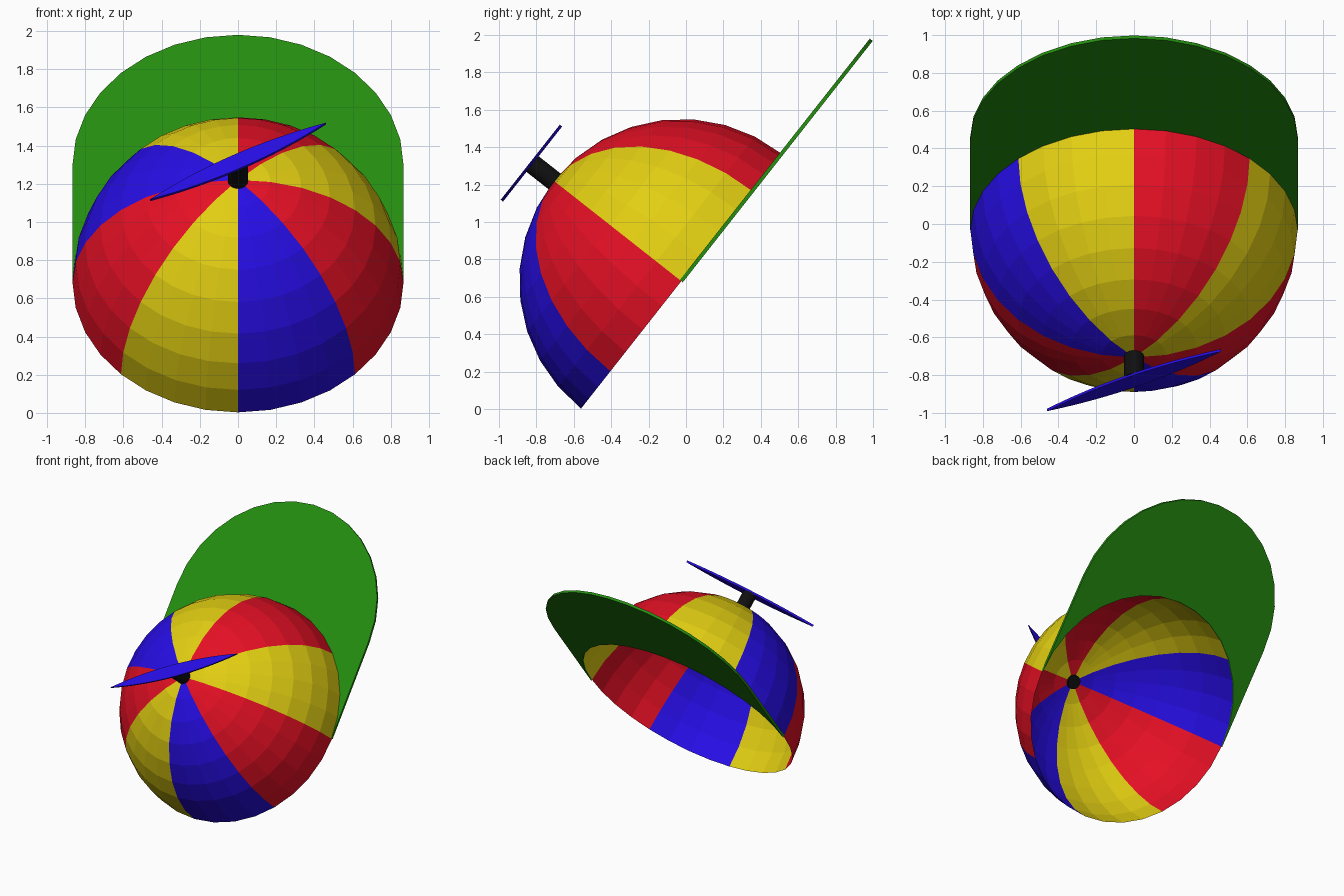
import bpy, bmesh, math
from mathutils import Matrix, Vector

if "Cube" in bpy.data.objects:
    bpy.data.objects.remove(bpy.data.objects["Cube"])

R = 0.867            # crown radius
SHIFT = 0.775        # how far the visor reaches beyond the rim
# the whole cap is tipped back: local y runs along the visor, local z out of the crown
TILT = Matrix.Translation((0, -0.025, 0.684)) @ Matrix.Rotation(math.radians(51.8), 4, 'X')


def material(name, rgb):
    m = bpy.data.materials.new(name)
    m.diffuse_color = (*rgb, 1)
    m.use_nodes = True
    m.node_tree.nodes["Principled BSDF"].inputs["Base Color"].default_value = m.diffuse_color
    return m


RED = material("red", (0.78, 0.005, 0.018))
YELLOW = material("yellow", (0.76, 0.62, 0.006))
BLUE = material("blue", (0.02, 0.004, 0.78))
GREEN = material("green", (0.018, 0.27, 0.005))
BLACK = material("black", (0.005, 0.005, 0.005))


def finish(name, bm, mats):
    bm.transform(TILT)
    me = bpy.data.meshes.new(name)
    bm.to_mesh(me)
    bm.free()
    for m in mats:
        me.materials.append(m)
    ob = bpy.data.objects.new(name, me)
    bpy.context.collection.objects.link(ob)
    return ob


def extrude_up(bm, height):
    """Thicken all faces of a flat sheet along local z."""
    geo = bmesh.ops.extrude_face_region(bm, geom=bm.faces[:])
    top = [g for g in geo["geom"] if isinstance(g, bmesh.types.BMVert)]
    bmesh.ops.translate(bm, verts=top, vec=(0, 0, height))
    bmesh.ops.recalc_face_normals(bm, faces=bm.faces[:])


# crown: open half sphere with eight coloured panels
bm = bmesh.new()
bmesh.ops.create_uvsphere(bm, u_segments=32, v_segments=16, radius=R)
bmesh.ops.delete(bm, geom=[v for v in bm.verts if v.co.z < -0.01], context='VERTS')
panels = [0, 1, 0, 2, 1, 0, 2, 1]      # clockwise from the visor, seen from outside
for f in bm.faces:
    c = f.calc_center_median()
    angle = math.atan2(c.x, c.y) % math.tau
    f.material_index = panels[int(angle / (math.pi / 4)) % 8]
finish("crown", bm, [RED, YELLOW, BLUE])

# visor: front half of the rim swept straight forward
bm = bmesh.new()
rows = []
for i in range(17):
    a = math.pi * i / 16
    p = Vector((R * math.cos(a), R * math.sin(a), -0.01))
    rows.append((bm.verts.new(p), bm.verts.new(p + Vector((0, SHIFT, 0)))))
for (a, b), (c, d) in zip(rows, rows[1:]):
    bm.faces.new((a, b, d, c))
extrude_up(bm, 0.02)
finish("visor", bm, [GREEN])

# stem on top of the crown
bm = bmesh.new()
bmesh.ops.create_cone(bm, cap_ends=True, segments=32, radius1=0.053, radius2=0.053,
                      depth=0.17, matrix=Matrix.Translation((0, 0, 0.93)))
finish("propeller_stem", bm, [BLACK])

# propeller: thin pointed blade, turned on the stem
bm = bmesh.new()
half, width, n = 0.527, 0.047, 16
ts = [-1 + 2 * i / n for i in range(n + 1)]
edge = [(half * t, -width * (1 - t * t)) for t in ts]
edge += [(-x, -y) for x, y in edge[1:-1]]
bm.faces.new([bm.verts.new((x, y, 1.012)) for x, y in edge])
extrude_up(bm, 0.016)
bm.transform(Matrix.Rotation(math.radians(29), 4, 'Z'))
finish("propeller", bm, [BLUE])
